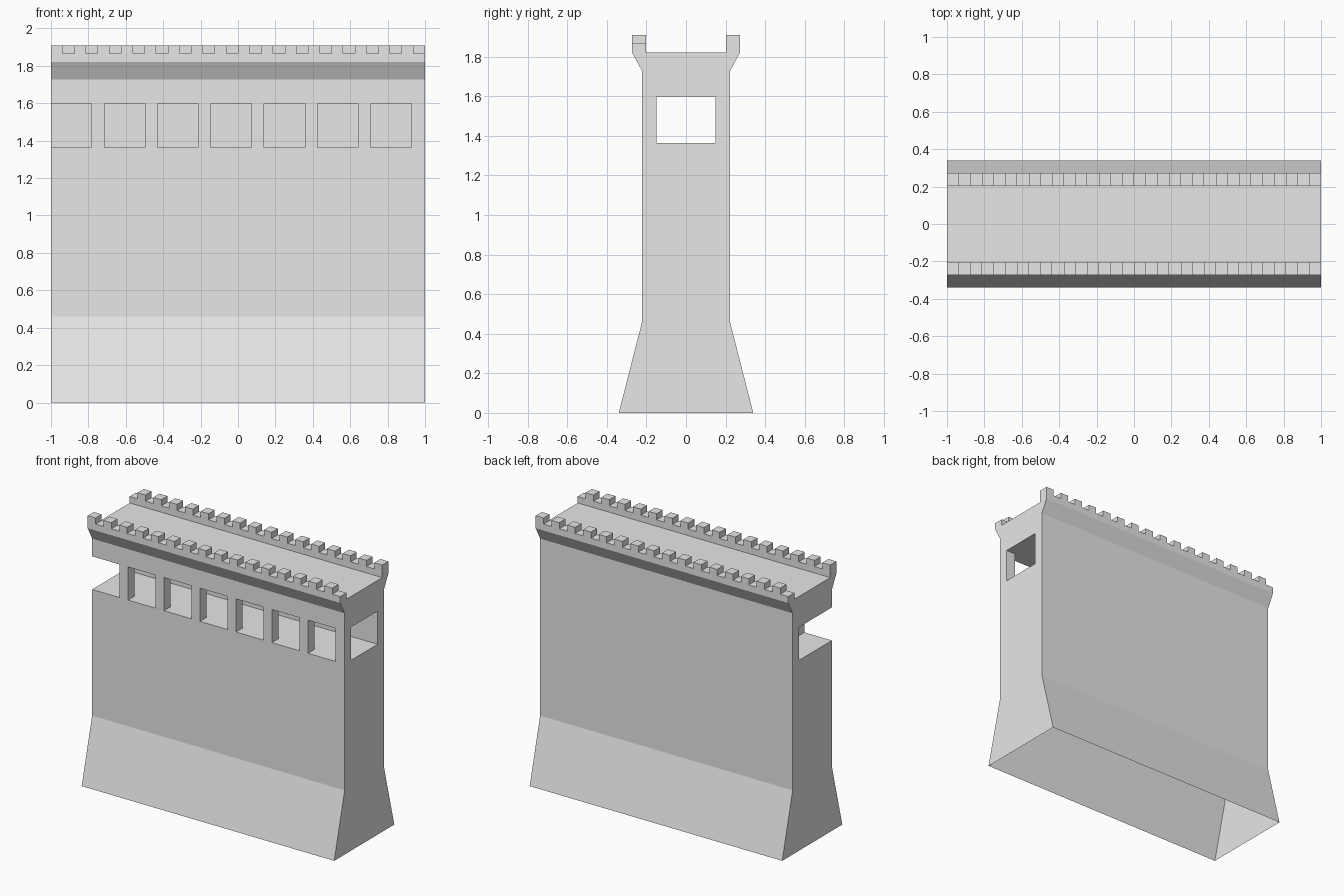
import bpy
import bmesh

if "Cube" in bpy.data.objects:
    bpy.data.objects.remove(bpy.data.objects["Cube"], do_unlink=True)

TOP, CRENEL, DECK = 1.91, 1.866, 1.82
SILL, LINTEL = 1.363, 1.6
MERLON = 2 / 32

stone = bpy.data.materials.new("grey stone")
stone.use_nodes = True
stone.diffuse_color = (0.8, 0.8, 0.8, 1)
stone.node_tree.nodes["Principled BSDF"].inputs["Base Color"].default_value = stone.diffuse_color


def new_object(name, bm):
    bmesh.ops.recalc_face_normals(bm, faces=bm.faces[:])
    mesh = bpy.data.meshes.new(name)
    bm.to_mesh(mesh)
    bm.free()
    mesh.materials.append(stone)
    obj = bpy.data.objects.new(name, mesh)
    bpy.context.collection.objects.link(obj)
    return obj


def box_cutter(name, boxes):
    """One helper object made of separate axis-aligned boxes (low, high)."""
    bm = bmesh.new()
    for low, high in boxes:
        for v in bmesh.ops.create_cube(bm, size=1)["verts"]:
            v.co = [l if c < 0 else h for c, l, h in zip(v.co, low, high)]
    obj = new_object(name, bm)
    obj.hide_render = True
    return obj


# Wall: symmetric section with battered foot and flared parapets, swept along x
half = [(0.34, 0), (0.222, 0.46), (0.222, 1.727), (0.272, DECK),
        (0.272, TOP), (0.203, TOP), (0.203, DECK)]
section = half + [(-y, z) for y, z in reversed(half)]
bm = bmesh.new()
end = bm.faces.new([bm.verts.new((-1, y, z)) for y, z in section])
swept = bmesh.ops.extrude_face_region(bm, geom=[end], use_keep_orig=True)
for v in swept["geom"]:
    if isinstance(v, bmesh.types.BMVert):
        v.co.x = 1
wall = new_object("rampart_wall", bm)

# Passage running the full length
passage = box_cutter("passage_cutter", [((-1.2, -0.15, SILL), (1.2, 0.15, LINTEL))])

# Seven front openings, the first one open at the wall end
openings = []
for i in range(7):
    x = -1 + 0.285 * i
    openings.append(((x if i else -1.2, -0.4, SILL), (x + 0.217, -0.1, LINTEL)))
windows = box_cutter("window_cutter", openings)

# Crenels, staggered between the front and back parapets
gaps = []
for i in range(32):
    x = -1 + MERLON * i
    low = x if i else x - 0.1
    high = x + MERLON if i < 31 else x + MERLON + 0.1
    y0, y1 = (-0.4, -0.1) if i % 2 else (0.1, 0.4)
    gaps.append(((low, y0, CRENEL), (high, y1, TOP + 0.1)))
crenels = box_cutter("crenel_cutter", gaps)

cutters = (passage, windows, crenels)
for cutter in cutters:
    mod = wall.modifiers.new(cutter.name, "BOOLEAN")
    mod.operation = "DIFFERENCE"
    mod.solver = "EXACT"
    mod.object = cutter

# Bake the cuts, then remove the helpers
bpy.context.view_layer.update()
graph = bpy.context.evaluated_depsgraph_get()
cut_mesh = bpy.data.meshes.new_from_object(wall.evaluated_get(graph))
wall.modifiers.clear()
wall.data = cut_mesh
for cutter in cutters:
    bpy.data.objects.remove(cutter, do_unlink=True)

# Open underside: the wall is a hollow shell
bm = bmesh.new()
bm.from_mesh(cut_mesh)
bottom = [f for f in bm.faces if all(v.co.z < 0.001 for v in f.verts)]
bmesh.ops.delete(bm, geom=bottom, context="FACES")
bm.to_mesh(cut_mesh)
bm.free()
cut_mesh.materials.clear()
cut_mesh.materials.append(stone)
